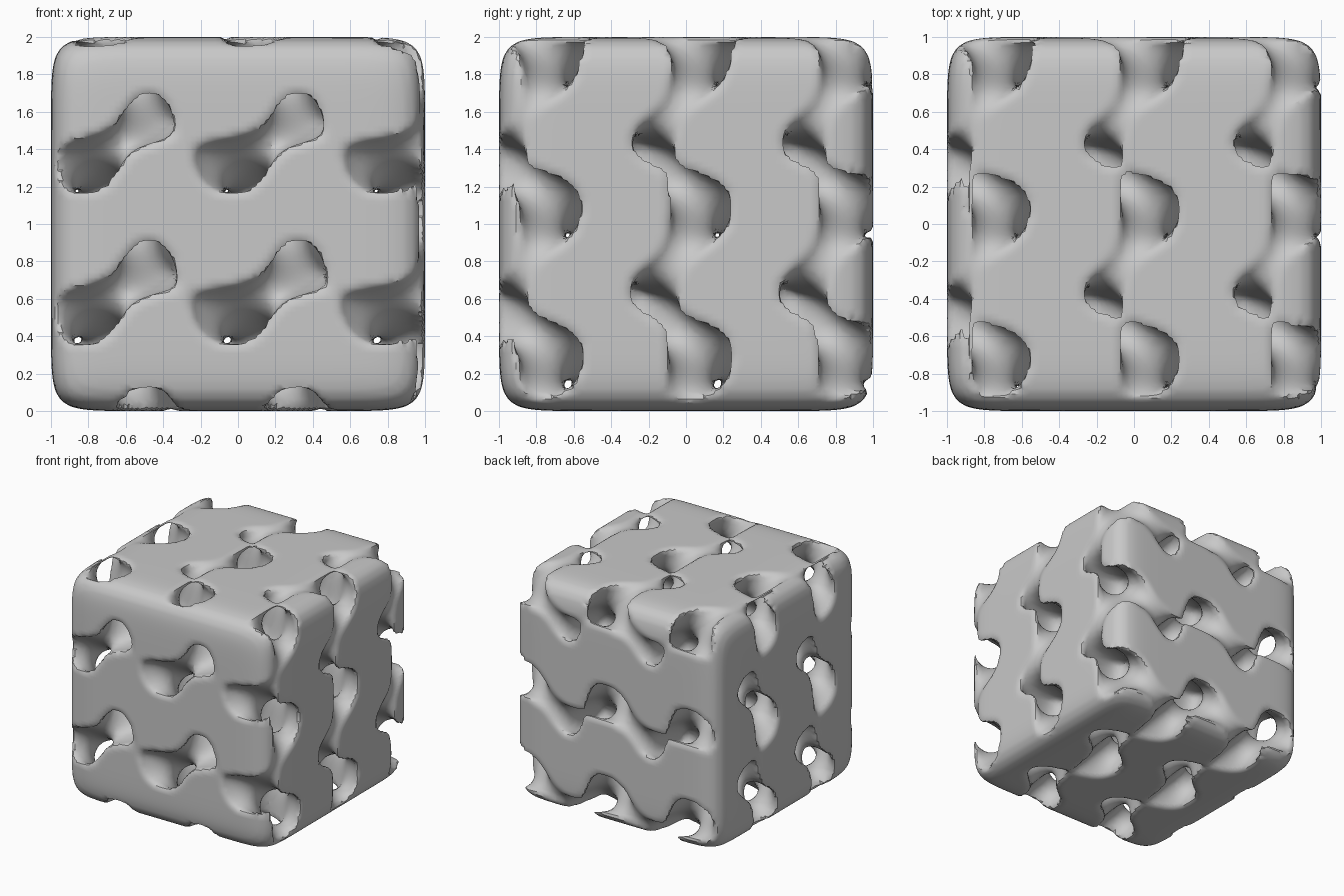
import bpy
from math import sin, cos, pi

# Remove the default cube only
if "Cube" in bpy.data.objects:
    bpy.data.objects.remove(bpy.data.objects["Cube"], do_unlink=True)

# Lattice settings
CELLS = 76
HALF = 1.03
STEP = 2 * HALF / CELLS
COUNT = CELLS + 1
WAVE = 2 * pi / 0.8
ORIGIN = (0, -0.01, 0)
BLEND = 0.62
POWER = 12
coords = [-HALF + i * STEP for i in range(COUNT)]
sines = [[sin(WAVE * (c - o)) for c in coords] for o in ORIGIN]
cosines = [[cos(WAVE * (c - o)) for c in coords] for o in ORIGIN]
powers = [abs(c) ** POWER for c in coords]


def soft_cube(i, j, k):
    """Negative inside a cube with softly rounded edges."""
    return (powers[i] + powers[j] + powers[k]) ** (1 / POWER) - 1


def tunnels(i, j, k):
    """Positive inside the winding channels, which widen toward the bottom."""
    sx, sy, sz = sines[0][i], sines[1][j], sines[2][k]
    cx, cy, cz = cosines[0][i], cosines[1][j], cosines[2][k]
    gyroid = sx * cy + sy * cz + sz * cx
    diamond = sx * sy * sz + sx * cy * cz + cx * sy * cz + cx * cy * sz
    return (gyroid + BLEND * diamond - 0.75 - 0.14 * coords[k]) / 10


# Sample the solid: soft cube minus channels
STRIDE = (COUNT * COUNT, COUNT, 1)
grid = range(COUNT)
field = [max(soft_cube(i, j, k), tunnels(i, j, k))
         for i in grid for j in grid for k in grid]

# Cell corners and edges
corners = [(a, b, c) for a in (0, 1) for b in (0, 1) for c in (0, 1)]
offsets = [sum(c[n] * STRIDE[n] for n in range(3)) for c in corners]
edges = [(a, b) for a in range(8) for b in range(a + 1, 8)
         if sum(abs(p - q) for p, q in zip(corners[a], corners[b])) == 1]

# One vertex in every cell that the surface crosses
verts, cell_vert = [], {}
for i in range(CELLS):
    for j in range(CELLS):
        for k in range(CELLS):
            base = i * STRIDE[0] + j * STRIDE[1] + k
            values = [field[base + o] for o in offsets]
            if min(values) >= 0 or max(values) < 0:
                continue
            total, hits = [0, 0, 0], 0
            for a, b in edges:
                if (values[a] < 0) != (values[b] < 0):
                    t = values[a] / (values[a] - values[b])
                    for n in range(3):
                        p, q = corners[a][n], corners[b][n]
                        total[n] += p + t * (q - p)
                    hits += 1
            cell_vert[base] = len(verts)
            verts.append([coords[m] + STEP * s / hits
                          for m, s in zip((i, j, k), total)])

# One quad around every grid edge that the surface crosses
faces = []
for base in cell_vert:
    for axis in range(3):
        here, there = field[base] < 0, field[base + STRIDE[axis]] < 0
        if here == there:
            continue
        b, c = STRIDE[(axis + 1) % 3], STRIDE[(axis + 2) % 3]
        ring = [cell_vert[p] for p in (base - b - c, base - c, base, base - b)]
        faces.append(ring if here else ring[::-1])

# Stand the block on the ground
verts = [(x, y, z + 1) for x, y, z in verts]
mesh = bpy.data.meshes.new("porous_block")
mesh.from_pydata(verts, [], faces)
mesh.update()
block = bpy.data.objects.new("porous_block", mesh)
bpy.context.collection.objects.link(block)

# Single grey material
grey = bpy.data.materials.new("plain_grey")
grey.use_nodes = True
colour = (0.58, 0.58, 0.58, 1)
grey.diffuse_color = colour
grey.node_tree.nodes["Principled BSDF"].inputs["Base Color"].default_value = colour
mesh.materials.append(grey)

# Smooth channels with crisp rims
for other in bpy.context.selected_objects:
    other.select_set(False)
block.select_set(True)
bpy.context.view_layer.objects.active = block
bpy.ops.object.shade_smooth_by_angle(angle=0.6)
